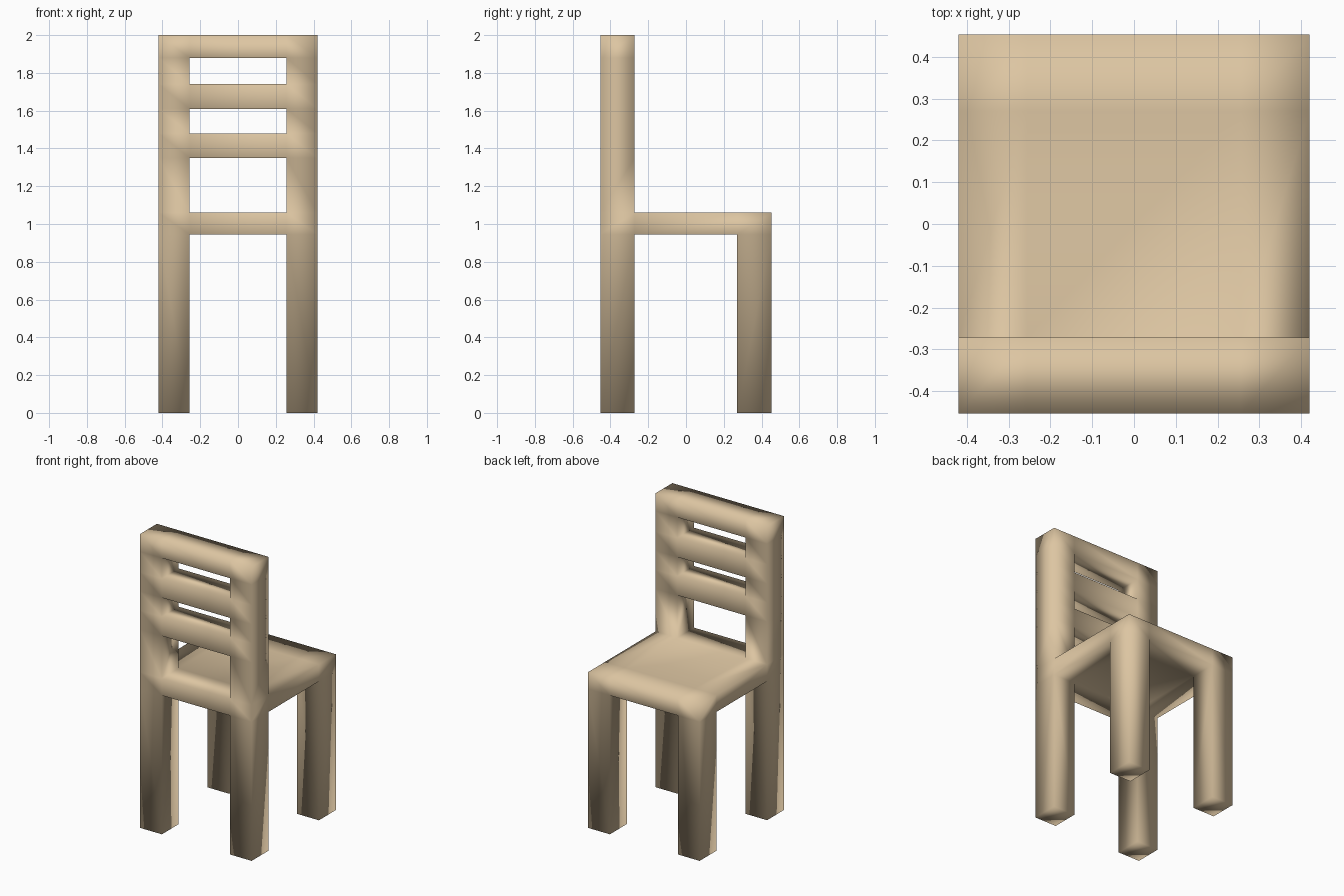
import bpy, bmesh
from itertools import product

if "Cube" in bpy.data.objects:
    bpy.data.objects.remove(bpy.data.objects["Cube"])

# Cut lines of the chair block: leg edges in x and y, seat and slat heights in z
XS = [-0.42, -0.256, 0.256, 0.42]
YS = [-0.453, -0.272, 0.27, 0.453]
ZS = [0, 0.945, 1.06, 1.35, 1.48, 1.61, 1.74, 1.88, 2.0]

solid = set()


def fill(xs, ys, zs):
    """Mark a range of cells between the cut lines as solid."""
    solid.update(product(xs, ys, zs))


fill(range(3), range(3), [1])           # seat
fill([0, 2], [0, 2], [0])               # four legs
fill([0, 2], [0], range(2, 8))          # two back posts
fill([1], [0], [3, 5, 7])               # three back slats

# One welded skin around the solid cells, so the parts shade softly into each other
bm = bmesh.new()
verts = {}


def corner(i, j, k):
    if (i, j, k) not in verts:
        verts[i, j, k] = bm.verts.new((XS[i], YS[j], ZS[k]))
    return verts[i, j, k]


for cell in sorted(solid):
    for axis, side in product(range(3), (0, 1)):
        neighbour = list(cell)
        neighbour[axis] += 2 * side - 1
        if tuple(neighbour) in solid:
            continue
        u, v = (axis + 1) % 3, (axis + 2) % 3
        loop = []
        for du, dv in ((0, 0), (1, 0), (1, 1), (0, 1)):
            p = list(cell)
            p[axis] += side
            p[u] += du
            p[v] += dv
            loop.append(corner(*p))
        bm.faces.new(loop if side else loop[::-1])

for f in bm.faces:
    f.smooth = True

mesh = bpy.data.meshes.new("chair")
bm.to_mesh(mesh)
bm.free()

# Plain light wood
wood = bpy.data.materials.new("light wood")
wood.diffuse_color = (0.72, 0.56, 0.36, 1)
wood.use_nodes = True
wood.node_tree.nodes["Principled BSDF"].inputs["Base Color"].default_value = wood.diffuse_color
mesh.materials.append(wood)
chair = bpy.data.objects.new("chair", mesh)
bpy.context.collection.objects.link(chair)
